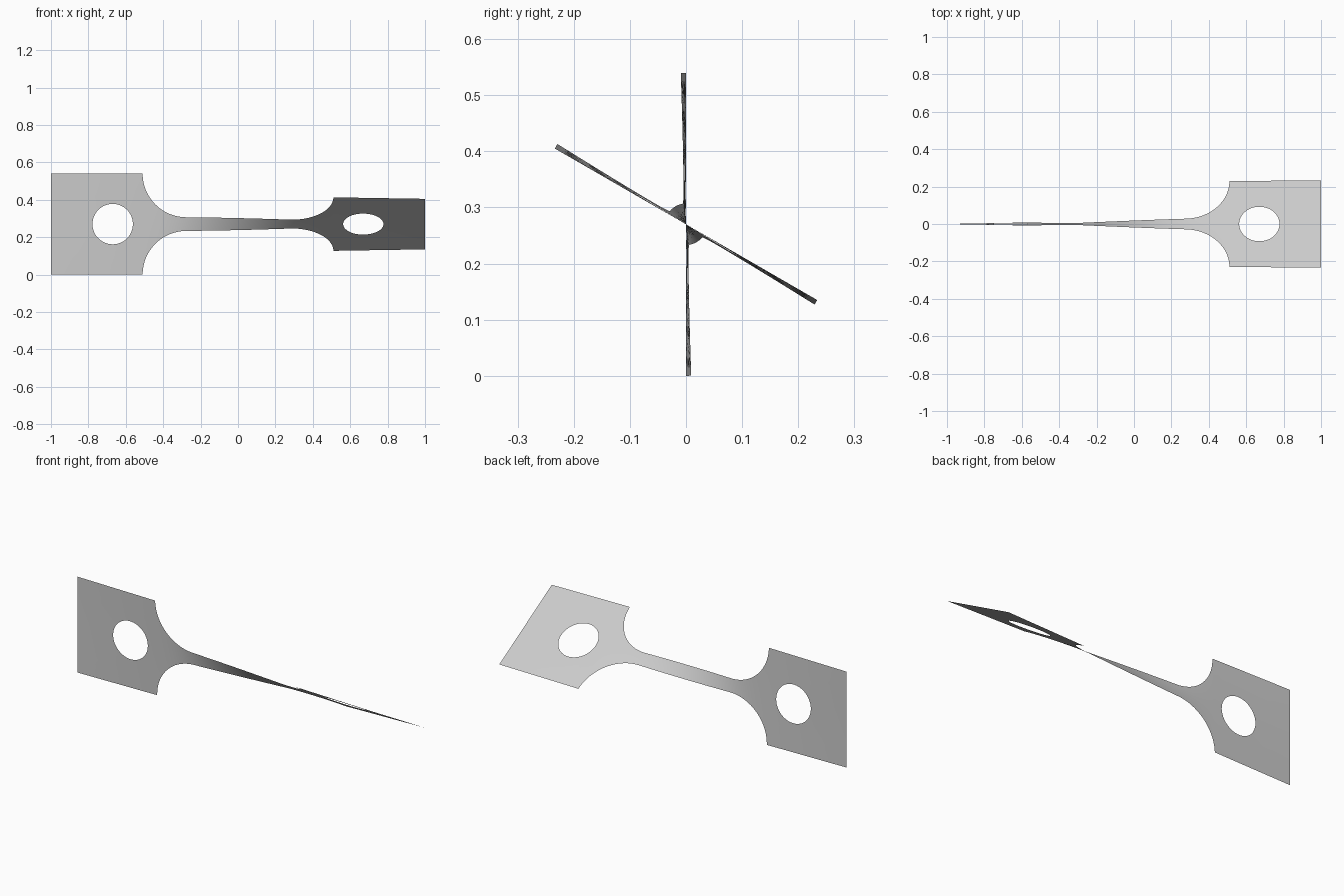
import bpy, bmesh, math

cube = bpy.data.objects.get("Cube")
if cube:
    bpy.data.objects.remove(cube, do_unlink=True)

HALF_W, NECK_W = 0.27, 0.037        # half widths of grip and neck
GRIP_X, HOLE_X, HOLE_R = 0.51, 0.67, 0.108
FILLET = HALF_W - NECK_W
NECK_X = GRIP_X - FILLET
TWIST = math.radians(60)
ROWS = 24


def half_width(x):
    t = abs(x) - NECK_X
    if t <= 0:
        return NECK_W
    if t >= FILLET:
        return HALF_W
    return HALF_W - math.sqrt(FILLET ** 2 - t ** 2)


# Cumulative twist: narrow sections turn faster than wide ones
STEPS = 2000
total = [0.0]
for i in range(STEPS):
    total.append(total[-1] + half_width(-1 + (2 * i + 1) / STEPS) ** -1.45)


def twist(x):
    f = min(max((x + 1) / 2 * STEPS, 0), STEPS - 1e-6)
    i = int(f)
    return TWIST * (total[i] + (total[i + 1] - total[i]) * (f - i)) / total[-1]


def add_grid(bm, columns):
    verts = [[bm.verts.new((x, 0, z)) for x, z in col] for col in columns]
    for a, b in zip(verts, verts[1:]):
        for j in range(len(a) - 1):
            bm.faces.new((a[j], b[j], b[j + 1], a[j + 1]))


def rows(x, w):
    return [(x, w * (2 * j / ROWS - 1)) for j in range(ROWS + 1)]


def grip(bm, side):
    # Rings from the round hole out to the rectangular edge
    corners = [(GRIP_X, -HALF_W), (1, -HALF_W), (1, HALF_W), (GRIP_X, HALF_W)]
    outer = []
    for (ax, az), (bx, bz) in zip(corners, corners[1:] + corners[:1]):
        outer += [(ax + (bx - ax) * k / ROWS, az + (bz - az) * k / ROWS) for k in range(ROWS)]
    outer.append(outer[0])
    rings = []
    for s in (0, 0.33, 0.67, 1):
        ring = []
        for x, z in outer:
            a = math.atan2(z, x - HOLE_X)
            hx, hz = HOLE_X + HOLE_R * math.cos(a), HOLE_R * math.sin(a)
            ring.append((side * (hx + (x - hx) * s), hz + (z - hz) * s))
        rings.append(ring)
    add_grid(bm, rings)


bm = bmesh.new()
for side in (-1, 1):
    grip(bm, side)

# Neck and both fillets as one strip
arc = [(NECK_X + FILLET * math.sin(k * math.pi / 48), HALF_W - FILLET * math.cos(k * math.pi / 48))
       for k in range(25)]
neck = [(-NECK_X + 2 * NECK_X * k / 40, NECK_W) for k in range(1, 40)]
profile = [(-x, w) for x, w in reversed(arc)] + neck + arc
add_grid(bm, [rows(x, w) for x, w in profile])

bmesh.ops.remove_doubles(bm, verts=bm.verts, dist=1e-5)
bmesh.ops.recalc_face_normals(bm, faces=bm.faces)
bm.faces.ensure_lookup_table()
if bm.faces[0].normal.y > 0:
    bmesh.ops.reverse_faces(bm, faces=bm.faces)

# Twist the flat sheet about its long axis and lift it onto the floor
for v in bm.verts:
    a, h = twist(v.co.x), v.co.z
    v.co.y, v.co.z = -h * math.sin(a), HALF_W + h * math.cos(a)

mesh = bpy.data.meshes.new("twisted_strip")
bm.to_mesh(mesh)
bm.free()
strip = bpy.data.objects.new("twisted_strip", mesh)
bpy.context.collection.objects.link(strip)

grey = bpy.data.materials.new("light_grey")
grey.use_nodes = True
colour = (0.6, 0.6, 0.6, 1)
grey.diffuse_color = colour
grey.node_tree.nodes["Principled BSDF"].inputs["Base Color"].default_value = colour
mesh.materials.append(grey)

bpy.context.view_layer.objects.active = strip
strip.select_set(True)
bpy.ops.object.shade_smooth_by_angle()
